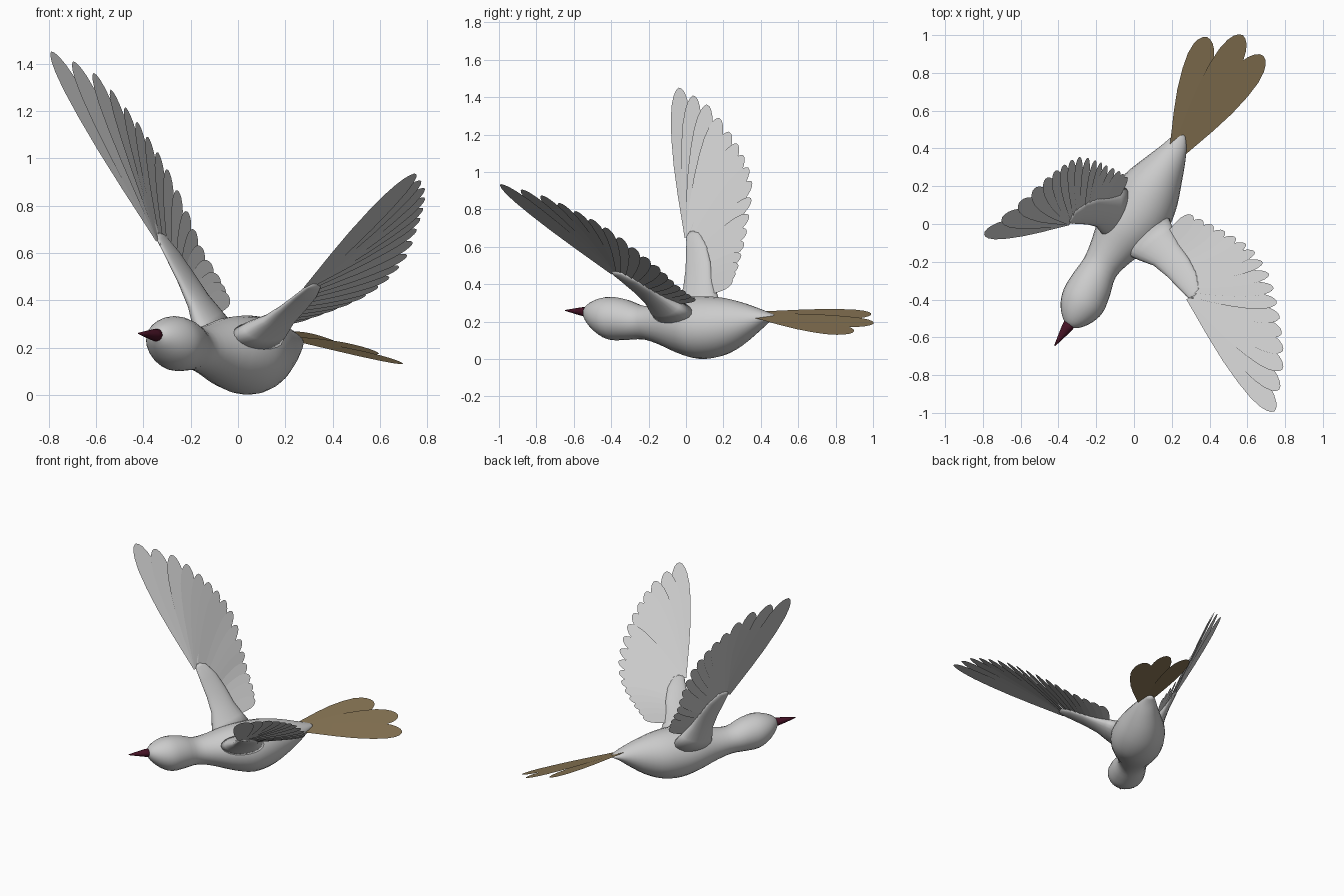
import bpy, math
from mathutils import Vector as V

if "Cube" in bpy.data.objects:
    bpy.data.objects.remove(bpy.data.objects["Cube"])


def catmull(pts, steps):
    """Smooth rows of numbers by Catmull-Rom interpolation."""
    p = [V(q) for q in pts]
    p = [2 * p[0] - p[1]] + p + [2 * p[-1] - p[-2]]
    out = []
    for k in range(1, len(p) - 2):
        a, b, c, d = p[k - 1:k + 3]
        for s in range(steps):
            t = s / steps
            out.append(0.5 * (2 * b + (c - a) * t + (2 * a - 5 * b + 4 * c - d) * t * t
                              + (3 * b - a - 3 * c + d) * t ** 3))
    return out + [p[-2]]


def make(name, verts, faces, color=None):
    me = bpy.data.meshes.new(name)
    me.from_pydata([tuple(v) for v in verts], [], faces)
    me.shade_smooth()
    ob = bpy.data.objects.new(name, me)
    bpy.context.collection.objects.link(ob)
    if color:
        m = bpy.data.materials.new(name + "_colour")
        m.diffuse_color = (*color, 1)
        m.use_nodes = True
        m.node_tree.nodes["Principled BSDF"].inputs["Base Color"].default_value = m.diffuse_color
        me.materials.append(m)
    return ob


def loft(name, rings, n=24, color=None):
    """Closed skin over elliptical rings given as (centre, half axis a, half axis b)."""
    verts, faces = [], []
    for c, a, b in rings:
        for k in range(n):
            t = 2 * math.pi * k / n
            verts.append(c + a * math.cos(t) + b * math.sin(t))
    for r in range(len(rings) - 1):
        for k in range(n):
            j = (k + 1) % n
            faces.append((r * n + k, r * n + j, (r + 1) * n + j, (r + 1) * n + k))
    faces.append(tuple(reversed(range(n))))
    faces.append(tuple(range((len(rings) - 1) * n, len(rings) * n)))
    return make(name, verts, faces, color)


VANE = [(0, .35), (.15, .55), (.3, .75), (.5, .95), (.68, 1), (.82, .93),
        (.91, .74), (.96, .52), (.988, .28), (1, .03)]


def feather(verts, faces, root, tip, across, half, tilt=0.12, camber=0.0):
    """One thin rounded vane, tilted so neighbours overlap like shingles."""
    d = tip - root
    u = d.normalized()
    side = (across - across.dot(u) * u).normalized()
    nor = u.cross(side)
    side = side * math.cos(tilt) + nor * math.sin(tilt)
    o = len(verts)
    for t, w in VANE:
        mid = root + d * t + nor * camber * math.sin(math.pi * t)
        verts += [mid - side * w * half, mid, mid + side * w * half]
    for r in range(len(VANE) - 1):
        for k in (0, 1):
            a = o + r * 3 + k
            faces.append((a, a + 1, a + 4, a + 3))


# Head and body: one skin along a bent axis (x, y, z, half width, half height)
AXIS = [(-.345, -.545, .25, .012, .012), (-.332, -.52, .243, .055, .05),
        (-.305, -.47, .23, .098, .09), (-.268, -.405, .218, .121, .115),
        (-.225, -.32, .21, .114, .108), (-.18, -.23, .195, .098, .09),
        (-.12, -.14, .187, .12, .108), (-.04, -.03, .178, .163, .148),
        (.03, .07, .168, .178, .167), (.09, .18, .172, .162, .158),
        (.15, .28, .186, .12, .122), (.205, .37, .207, .078, .07),
        (.235, .43, .222, .05, .032), (.255, .475, .228, .02, .008)]
side = V((.85, -.52, 0)).normalized()
loft("body", [(V(p[:3]), side * p[3], V((0, 0, p[4]))) for p in catmull(AXIS, 3)])

# Beak
b0, b1 = V((-.325, -.505, .25)), V((-.42, -.645, .26))
loft("beak", [(b0.lerp(b1, t), side * r, V((0, 0, r * .85)))
              for t, r in ((0, .036), (.35, .028), (.7, .015), (1, .003))],
     12, (.06, .006, .018))

# Tail of three broad feathers
tv, tf = [], []
for k, (r, t) in enumerate([((.215, .40, .245), (.385, .99, .237)),
                            ((.23, .39, .237), (.575, 1.0, .187)),
                            ((.245, .38, .23), (.685, .89, .14))]):
    feather(tv, tf, V(r), V(t), V((.3, -.1, -.095)), .082, .05)
make("tail", tv, tf, (.25, .18, .09))

# Wings: shoulder, wrist and a curve of feather tips, outermost first
WINGS = {
    "left": ((-.12, .03, .27), (-.335, .012, .655),
             [(-.79, -.04, 1.45), (-.61, .11, 1.36), (-.475, .23, 1.215),
              (-.38, .305, 1.09), (-.295, .35, .95), (-.21, .335, .77),
              (-.15, .31, .62), (-.08, .28, .5), (-.04, .25, .42)]),
    "right": ((.07, -.11, .255), (.295, -.385, .455),
              [(.745, -.99, .935), (.785, -.77, .875), (.78, -.585, .79),
               (.755, -.42, .70), (.715, -.27, .59), (.64, -.15, .495),
               (.54, -.075, .42), (.42, -.01, .365), (.31, .045, .325)])}

for name, (shoulder, wrist, ctrl) in WINGS.items():
    shoulder, wrist = V(shoulder), V(wrist)
    tips = catmull(ctrl, 2)
    n = len(tips)
    verts, faces = [], []
    for i, tip in enumerate(tips):
        root = wrist.lerp(shoulder, max(0, (i - 5) / (n - 6)) * .8)
        across = tips[min(i + 1, n - 1)] - tips[max(i - 1, 0)]
        half = .066 - .022 * min(1, i / 9)
        feather(verts, faces, root, tip, across, half,
                .1 if name == "left" else -.1)
    make(name + "_wing_feathers", verts, faces)

    # Fleshy arm that flares into the body and thins to the wrist
    u = (wrist - shoulder).normalized()
    chord = tips[-5] - shoulder
    chord = (chord - chord.dot(u) * u).normalized()
    nor = u.cross(chord)
    arm = []
    for t, off, a, b in ((-.1, .03, .15, .07), (.1, .035, .12, .055), (.3, .045, .088, .036),
                         (.55, .05, .075, .024), (.8, .045, .062, .017),
                         (1, .03, .04, .012), (1.06, .02, .012, .004)):
        arm.append((shoulder.lerp(wrist, t) + chord * off, chord * a, nor * b))
    loft(name + "_wing_arm", arm, 20)
